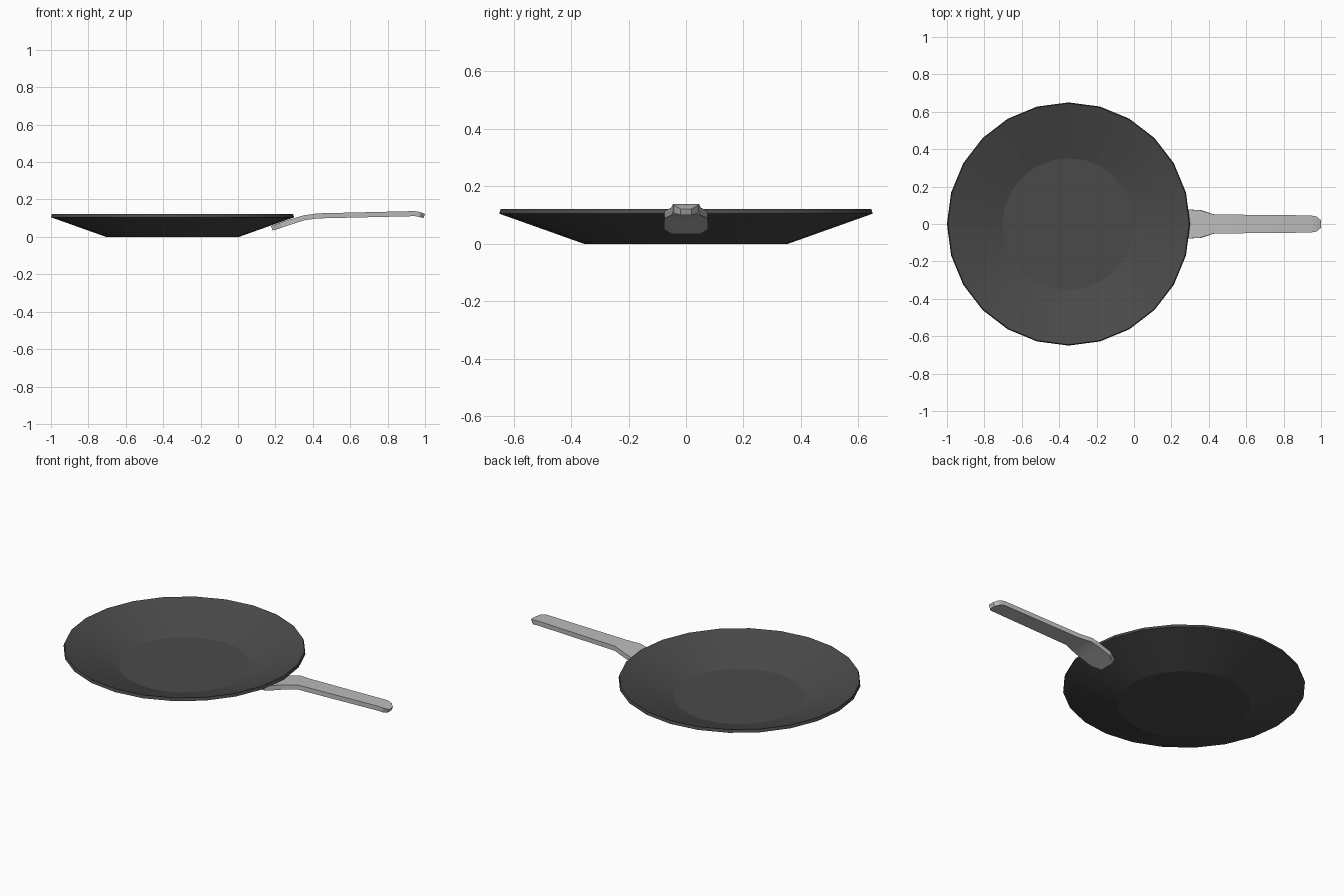
import bpy, bmesh, math

if "Cube" in bpy.data.objects:
    bpy.data.objects.remove(bpy.data.objects["Cube"])


def material(name, value):
    m = bpy.data.materials.new(name)
    m.diffuse_color = (value, value, value, 1)
    m.use_nodes = True
    m.node_tree.nodes["Principled BSDF"].inputs["Base Color"].default_value = m.diffuse_color
    return m


def finish(name, bm, mat, smooth_angle):
    bmesh.ops.recalc_face_normals(bm, faces=bm.faces)
    me = bpy.data.meshes.new(name)
    bm.to_mesh(me)
    bm.free()
    me.materials.append(mat)
    ob = bpy.data.objects.new(name, me)
    bpy.context.collection.objects.link(ob)
    bpy.ops.object.select_all(action='DESELECT')
    ob.select_set(True)
    bpy.context.view_layer.objects.active = ob
    bpy.ops.object.shade_smooth_by_angle(angle=math.radians(smooth_angle))
    return ob


def bridge(bm, a, b):
    n = len(a)
    for i in range(n):
        j = (i + 1) % n
        bm.faces.new((a[i], a[j], b[j], b[i]))


dark = material("dark iron", 0.068)
light = material("light grey handle", 0.5)

# Pan: 24-sided shell, profile (radius, z) from outer base over rim to inner floor
SIDES, CX = 24, -0.35
profile = [(0.355, 0.0), (0.65, 0.105), (0.645, 0.122), (0.352, 0.018)]
bm = bmesh.new()
rings = []
for r, z in profile:
    rings.append([bm.verts.new((CX + r * math.cos(2 * math.pi * i / SIDES),
                                r * math.sin(2 * math.pi * i / SIDES), z))
                  for i in range(SIDES)])
for a, b in zip(rings, rings[1:]):
    bridge(bm, a, b)
bm.faces.new(rings[0])
bm.faces.new(rings[-1])
finish("pan", bm, dark, 16)

# Handle: bent flat bar, stations (bottom x, bottom z, top x, top z, half width)
stations = [
    (0.186, 0.034, 0.176, 0.058, 0.050),
    (0.235, 0.050, 0.226, 0.076, 0.076),
    (0.305, 0.073, 0.296, 0.099, 0.077),
    (0.358, 0.090, 0.350, 0.115, 0.074),
    (0.430, 0.099, 0.427, 0.126, 0.051),
    (0.945, 0.111, 0.945, 0.138, 0.046),
    (0.972, 0.106, 0.978, 0.132, 0.039),
    (0.990, 0.100, 1.000, 0.122, 0.019),
]
bm = bmesh.new()
loops = [[bm.verts.new(p) for p in ((bx, -w, bz), (bx, w, bz), (tx, w, tz), (tx, -w, tz))]
         for bx, bz, tx, tz, w in stations]
for a, b in zip(loops, loops[1:]):
    bridge(bm, a, b)
bm.faces.new(loops[0])
bm.faces.new(loops[-1])
finish("handle", bm, light, 20)
